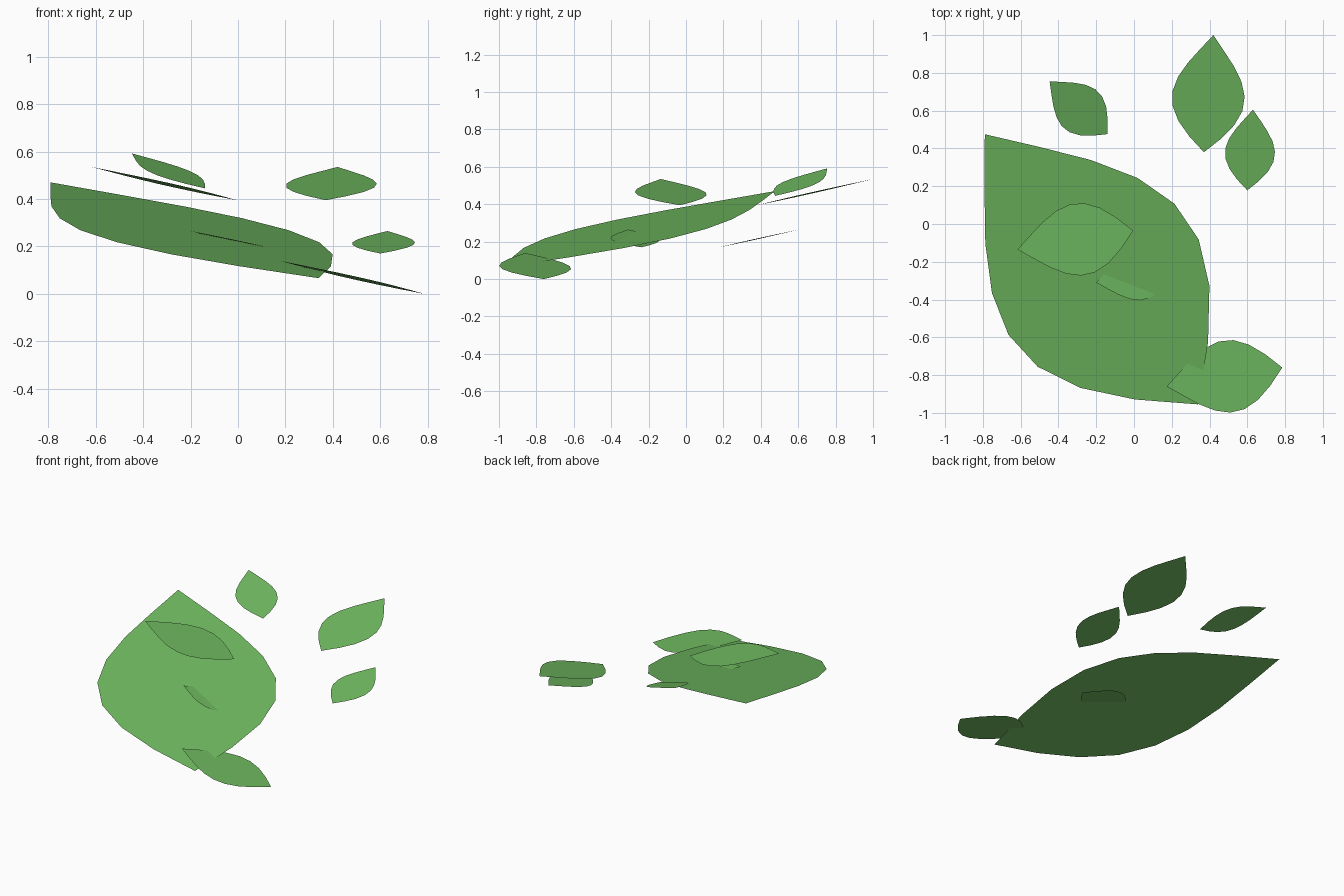
import bpy
import math
from mathutils import Vector

cube = bpy.data.objects.get("Cube")
if cube:
    bpy.data.objects.remove(cube, do_unlink=True)

# Single leaf green
green = bpy.data.materials.new("leaf_green")
green.use_nodes = True
colour = (0.16, 0.49, 0.118, 1.0)
green.diffuse_color = colour
bsdf = green.node_tree.nodes["Principled BSDF"]
bsdf.inputs["Base Color"].default_value = colour
bsdf.inputs["Roughness"].default_value = 0.8

SEGMENTS = 8


def leaf(name, tip, base):
    """Flat pointed leaf, narrow at the tip and fuller towards the base."""
    tip, base = Vector(tip), Vector(base)
    axis = base - tip
    side = Vector((-axis.y, axis.x, 0)).normalized() * 0.3 * axis.length
    verts = [tip]
    for k in range(1, SEGMENTS):
        t = k / SEGMENTS
        width = math.sin(math.pi * t) * (0.8 + 0.4 * t)
        mid = tip + axis * t
        verts += [mid - side * width, mid + side * width]
    verts.append(base)
    last = len(verts) - 1
    # Strip of faces from tip to base, all facing up
    faces = [(0, 1, 2)]
    for k in range(SEGMENTS - 2):
        a = 1 + 2 * k
        faces.append((a, a + 2, a + 3, a + 1))
    faces.append((last - 2, last, last - 1))
    mesh = bpy.data.meshes.new(name)
    mesh.from_pydata(verts, [], faces)
    mesh.materials.append(green)
    mesh.update()
    obj = bpy.data.objects.new(name, mesh)
    bpy.context.collection.objects.link(obj)
    return obj


# One large leaf with smaller leaves scattered around it
leaf("large_leaf", (-0.79, 0.475, 0.47), (0.34, -0.955, 0.066))
leaf("back_left_leaf", (0.42, 1.0, 0.535), (0.37, 0.38, 0.395))
leaf("left_small_leaf", (0.63, 0.605, 0.265), (0.60, 0.178, 0.17))
leaf("back_right_leaf", (-0.447, 0.755, 0.592), (-0.14, 0.476, 0.445))
leaf("upper_leaf", (-0.617, -0.135, 0.535), (-0.005, -0.035, 0.395))
leaf("front_left_leaf", (0.173, -0.86, 0.14), (0.785, -0.76, 0.0))
leaf("inner_small_leaf", (-0.20, -0.31, 0.265), (0.22, -0.24, 0.17))
